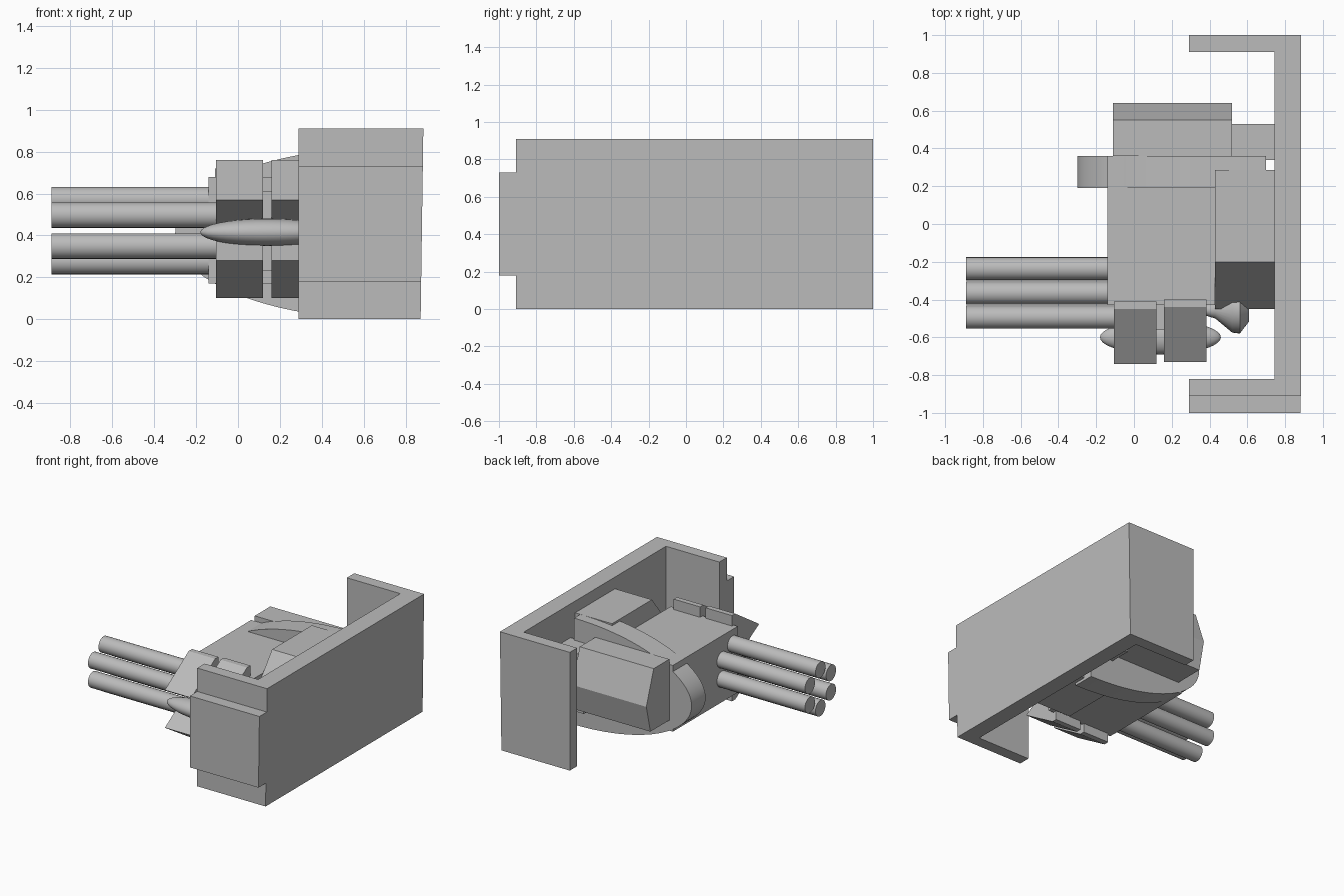
import bpy, bmesh, math
from mathutils import Matrix, Vector

old = bpy.data.objects.get("Cube")
if old:
    bpy.data.objects.remove(old, do_unlink=True)

grey = bpy.data.materials.new("plain grey")
grey.use_nodes = True
colour = (0.5, 0.5, 0.5, 1)
grey.diffuse_color = colour
grey.node_tree.nodes["Principled BSDF"].inputs["Base Color"].default_value = colour


def finish(name, bm, smooth=False):
    bmesh.ops.recalc_face_normals(bm, faces=bm.faces)
    mesh = bpy.data.meshes.new(name)
    bm.to_mesh(mesh)
    bm.free()
    mesh.materials.append(grey)
    ob = bpy.data.objects.new(name, mesh)
    bpy.context.collection.objects.link(ob)
    if smooth:
        bpy.ops.object.select_all(action="DESELECT")
        ob.select_set(True)
        bpy.context.view_layer.objects.active = ob
        bpy.ops.object.shade_smooth_by_angle(angle=math.radians(35))
    return ob


def prism(name, outline, axis, start, end, smooth=False):
    """Extrude a closed 2D outline along x, y or z."""
    def place(p, d):
        return {"x": (d, p[0], p[1]), "y": (p[0], d, p[1]), "z": (p[0], p[1], d)}[axis]
    bm = bmesh.new()
    face = bm.faces.new([bm.verts.new(place(p, start)) for p in outline])
    new = bmesh.ops.extrude_face_region(bm, geom=[face])["geom"]
    shift = Vector(place((0, 0), end - start))
    bmesh.ops.translate(bm, vec=shift, verts=[v for v in new if isinstance(v, bmesh.types.BMVert)])
    return finish(name, bm, smooth)


def box(name, x, y, z):
    outline = [(x[0], y[0]), (x[1], y[0]), (x[1], y[1]), (x[0], y[1])]
    return prism(name, outline, "z", z[0], z[1])


def lathe(name, profile, y, z, sides=32):
    """Revolve (x, radius) points about a line along x."""
    bm = bmesh.new()
    rings = []
    for x, r in profile:
        rings.append([bm.verts.new((x, y + r * math.cos(a), z + r * math.sin(a)))
                      for a in (math.tau * i / sides for i in range(sides))])
    for a, b in zip(rings, rings[1:]):
        for i in range(sides):
            j = (i + 1) % sides
            bm.faces.new((a[i], a[j], b[j], b[i]))
    bm.faces.new(rings[0])
    bm.faces.new(rings[-1])
    return finish(name, bm, True)


# Wrap-around shield, its outer face leaning slightly
channel = [(0.29, 1), (0.885, 1), (0.885, -0.91), (0.29, -0.91),
           (0.29, -0.82), (0.745, -0.82), (0.745, 0.91), (0.29, 0.91)]
shield = prism("shield", channel, "z", 0, 0.91)
front_panel = box("shield_front_panel", (0.29, 0.885), (-1, -0.91), (0.18, 0.73))
for ob in (shield, front_panel):
    for v in ob.data.vertices:
        if v.co.x > 0.8:
            v.co.x -= 0.013 * (1 - v.co.z / 0.91)

# Gun housing
box("main_housing", (-0.14, 0.43), (-0.43, 0.36), (0.17, 0.68))

# Half-oval mounting plate
oval = [(0.7 - math.cos(a), 0.41 + 0.41 * math.sin(a))
        for a in (math.pi * (i / 48 - 0.5) for i in range(49))]
prism("oval_mount", oval, "y", 0.19, 0.36, True)

# Rear pack and the bracket joining it to the shield
pack = [(0.36, 0.72), (0.55, 0.72), (0.64, 0.46), (0.59, 0.25), (0.36, 0.25)]
prism("rear_pack", pack, "x", -0.11, 0.52)
box("rear_bracket", (0.5, 0.75), (0.34, 0.53), (0.2, 0.65))

# Block between housing and shield
block = [(0.285, 0.82), (-0.2, 0.82), (-0.45, 0.5), (-0.45, 0.32), (-0.2, 0.02), (0.285, 0.02)]
prism("side_block", block, "x", 0.43, 0.75)

# Pair of front jaws with a groove, joined by a web
jaw = [(-0.41, 0.76), (-0.45, 0.76), (-0.74, 0.57), (-0.5, 0.43),
       (-0.74, 0.28), (-0.45, 0.1), (-0.41, 0.1)]
prism("right_jaw", jaw, "x", -0.105, 0.12)
prism("left_jaw", [(y + 0.01, z) for y, z in jaw], "x", 0.16, 0.385)
box("jaw_web", (0.115, 0.165), (-0.56, -0.42), (0.23, 0.61))

# Long sensor pod resting in the groove
bm = bmesh.new()
bmesh.ops.create_uvsphere(bm, u_segments=32, v_segments=20, radius=1,
                          matrix=Matrix.Translation((0.14, -0.6, 0.415))
                          @ Matrix.Diagonal((0.32, 0.09, 0.065, 1))
                          @ Matrix.Rotation(math.pi / 2, 4, "Y"))
finish("sensor_pod", bm, True)

# Flared knob beside the housing
lathe("side_knob", [(0.38, 0.03), (0.43, 0.045), (0.52, 0.12), (0.56, 0.125), (0.61, 0.06)],
      -0.455, 0.43)

# Ring of six barrels
for i in range(6):
    angle = math.radians(30 + 60 * i)
    lathe(f"barrel_{i + 1}", [(-0.89, 0.061), (-0.1, 0.061)],
          -0.365 + 0.148 * math.cos(angle), 0.423 + 0.148 * math.sin(angle), 24)
